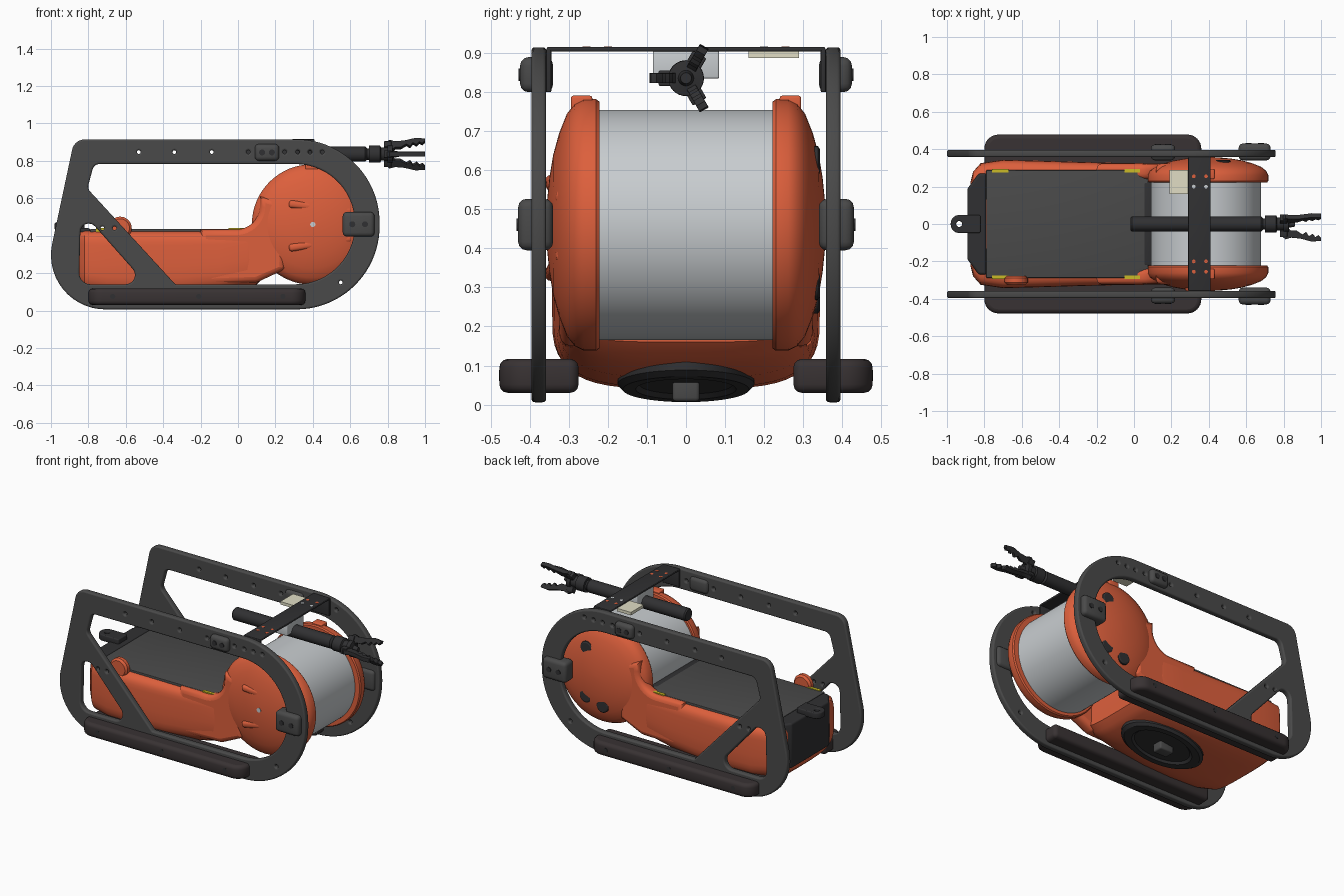
import bpy, bmesh, math
from math import pi, sin, cos, tan, radians
from mathutils import Matrix, Vector

if "Cube" in bpy.data.objects:
    bpy.data.objects.remove(bpy.data.objects["Cube"])

def material(name, r, g, b):
    m = bpy.data.materials.new(name)
    m.diffuse_color = (r, g, b, 1)
    m.use_nodes = True
    m.node_tree.nodes["Principled BSDF"].inputs["Base Color"].default_value = m.diffuse_color
    return m

ORANGE = material("orange", 0.72, 0.115, 0.045)
DARK = material("dark", 0.068, 0.068, 0.068)
BLACK = material("black", 0.03, 0.03, 0.032)
BROWN = material("rubber", 0.04, 0.032, 0.033)
SILVER = material("silver", 0.58, 0.61, 0.63)
BEIGE = material("beige", 0.75, 0.73, 0.56)
YELLOW = material("yellow", 0.6, 0.5, 0.02)
XZ = Matrix.Rotation(pi / 2, 4, 'X')      # drawing plane upright: (x, z)

def add(name, mesh, mat, matrix=Matrix()):
    ob = bpy.data.objects.new(name, mesh)
    bpy.context.collection.objects.link(ob)
    ob.matrix_world = matrix
    mesh.materials.clear()
    mesh.materials.append(mat)
    return ob

def fillet(corners, steps=8):
    """Polygon of (x, y, radius) corners turned into a rounded outline."""
    out, n = [], len(corners)
    for i, (x, y, r) in enumerate(corners):
        p = Vector((x, y))
        a = (Vector(corners[i - 1][:2]) - p).normalized()
        b = (Vector(corners[(i + 1) % n][:2]) - p).normalized()
        if r == 0:
            out.append(p)
            continue
        half = a.angle(b) / 2
        c = p + (a + b).normalized() * (r / sin(half))
        u = p + a * (r / tan(half)) - c
        v = p + b * (r / tan(half)) - c
        k = max(steps, int(r * 50))
        ang = u.angle_signed(v)
        for j in range(k + 1):
            t = -ang * j / k
            out.append(c + Vector((u.x * cos(t) - u.y * sin(t), u.x * sin(t) + u.y * cos(t))))
    return out

def circle(x, y, r, n=12):
    return [Vector((x + r * cos(2 * pi * i / n), y + r * sin(2 * pi * i / n))) for i in range(n)]

def plate(name, loops, thick, bevel, mat, matrix):
    """Filled outline with holes, given thickness and rounded edges."""
    cu = bpy.data.curves.new(name, 'CURVE')
    cu.dimensions, cu.fill_mode = '2D', 'BOTH'
    cu.extrude, cu.bevel_depth = thick / 2 - bevel, bevel
    cu.offset, cu.bevel_resolution = -bevel, 2
    for pts in loops:
        s = cu.splines.new('POLY')
        s.points.add(len(pts) - 1)
        for sp, p in zip(s.points, pts):
            sp.co = (p[0], p[1], 0, 1)
        s.use_cyclic_u = True
    tmp = bpy.data.objects.new(name + "_outline", cu)
    bpy.context.collection.objects.link(tmp)
    dg = bpy.context.evaluated_depsgraph_get()
    mesh = bpy.data.meshes.new_from_object(tmp.evaluated_get(dg))
    bpy.data.objects.remove(tmp)
    return add(name, mesh, mat, matrix)

def box(name, lo, hi, mat, bevel=0.0, seg=3):
    bm = bmesh.new()
    bmesh.ops.create_cube(bm, size=1)
    lo, hi = Vector(lo), Vector(hi)
    for v in bm.verts:
        v.co = Vector([(lo[i] + hi[i]) / 2 + v.co[i] * (hi[i] - lo[i]) for i in range(3)])
    if bevel:
        bmesh.ops.bevel(bm, geom=bm.edges[:], offset=bevel, segments=seg, profile=0.5, affect='EDGES')
    me = bpy.data.meshes.new(name)
    bm.to_mesh(me)
    return add(name, me, mat)

def lathe(name, profile, mat, axis, origin, n=64):
    """Revolve (distance along axis, radius) points; axis is 'X', 'Y' or 'Z'."""
    bm = bmesh.new()
    rings = [[bm.verts.new((r * cos(2 * pi * i / n), r * sin(2 * pi * i / n), h)) for i in range(n)]
             for h, r in profile]
    for a, b in zip(rings, rings[1:]):
        for i in range(n):
            bm.faces.new((a[i], a[(i + 1) % n], b[(i + 1) % n], b[i]))
    bm.faces.new(rings[0])
    bm.faces.new(rings[-1])
    bmesh.ops.recalc_face_normals(bm, faces=bm.faces[:])
    me = bpy.data.meshes.new(name)
    bm.to_mesh(me)
    rot = {'X': Matrix.Rotation(pi / 2, 4, 'Y'), 'Y': Matrix.Rotation(-pi / 2, 4, 'X'), 'Z': Matrix()}[axis]
    return add(name, me, mat, Matrix.Translation(origin) @ rot)

def rod(name, axis, origin, length, r, mat, n=24):
    return lathe(name, [(0, r), (length, r)], mat, axis, origin, n)

# Side frames: outer outline, two openings and bolt holes
outer = fillet([(-0.875, 0.915, 0.07), (0.757, 0.915, 0.445), (0.757, 0.006, 0.445), (-1.068, 0.006, 0.29)])
window = fillet([(-0.77, 0.783, 0.04), (0.625, 0.783, 0.318), (0.625, 0.14, 0.318),
                 (-0.335, 0.14, 0.015), (-0.805, 0.652, 0.04)])
rear_window = fillet([(-0.84, 0.535, 0.045), (-0.49, 0.14, 0.05), (-0.85, 0.14, 0.06)])
holes = [circle(x, 0.847, 0.010) for x in (-0.53, -0.34, -0.14, 0.055, 0.25, 0.32, 0.385, 0.45)]
holes += [circle(x, z, 0.010) for x, z in ((-0.725, 0.44), (-0.66, 0.44), (0.55, 0.15))]
for s, side in ((-1, "front"), (1, "back")):
    plate(side + "_frame", [outer, window, rear_window] + holes, 0.038, 0.009, DARK,
          Matrix.Translation((0, s * 0.377, 0)) @ XZ)

    # Rubber skid with bolts
    skid = fillet([(-0.8, s * 0.275, 0.025), (0.36, s * 0.275, 0.025), (0.36, s * 0.478, 0.075), (-0.8, s * 0.478, 0.075)])
    plate(side + "_skid", [skid], 0.087, 0.022, BROWN, Matrix.Translation((0, 0, 0.0735)))
    for x in (-0.67, -0.21, 0.24):
        rod(side + "_skid_bolt", 'Y', (x, s * 0.475 - 0.004, 0.075), 0.008, 0.014, BLACK)

    # Bumper pads
    for x0, x1, z0, z1, y1 in ((0.09, 0.22, 0.80, 0.89, 0.425), (0.56, 0.73, 0.395, 0.527, 0.43)):
        ya, yb = sorted((s * 0.34, s * y1))
        box(side + "_pad", (x0, ya, z0), (x1, yb, z1), DARK, 0.022)
        for t in (0.3, 0.7):
            rod(side + "_pad_bolt", 'Y', (x0 + t * (x1 - x0), s * y1 - 0.004, (z0 + z1) / 2), 0.008, 0.016, BLACK)

    # Domed drum housing
    dome = [(0.222, 0.29), (0.222, 0.316), (0.23, 0.322), (0.262, 0.322), (0.285, 0.310), (0.305, 0.285),
            (0.325, 0.235), (0.34, 0.18), (0.35, 0.12), (0.356, 0.06), (0.358, 0.01)]
    lathe(side + "_drum_housing", [(s * h, r) for h, r in dome], ORANGE, 'Y', (0.396, 0, 0.46))
    ya, yb = sorted((s * 0.24, s * 0.295))
    box(side + "_housing_tab", (0.36, ya, 0.75), (0.43, yb, 0.791), ORANGE, 0.006)

    # Neck sweeping from hull up to housing
    neck = fillet([(-0.2, 0.433, 0), (0.112, 0.433, 0.125), (0.118, 0.61, 0), (0.25, 0.58, 0.02),
                   (0.25, 0.22, 0.02), (0.10, 0.15, 0.05), (-0.2, 0.14, 0)])
    plate(side + "_neck", [neck], 0.085, 0.03, ORANGE, Matrix.Translation((0, s * 0.281, 0)) @ XZ)

    # Yellow deck latches
    for x in (-0.76, -0.05):
        box(side + "_deck_latch", (x, s * 0.285 - 0.01, 0.42), (x + 0.09, s * 0.285 + 0.01, 0.440), YELLOW)

    # Bent end of the cross bar
    ya, yb = sorted((s * 0.345, s * 0.358))
    box(side + "_bar_end", (0.29, ya, 0.80), (0.41, yb, 0.913), BLACK, 0.004)

# Rear lifting bump
lathe("rear_bump", [(0, 0.05), (0.012, 0.062), (0.035, 0.062), (0.047, 0.05)], ORANGE, 'Y', (-0.63, -0.325, 0.44), 24)

# Ridges on the front housing, round ports on the back one
for z, tilt in ((0.55, 7), (0.36, -9)):
    ridge = box("housing_ridge", (-0.17, -0.025, -0.02), (0.17, 0.025, 0.02), ORANGE, 0.015)
    ridge.matrix_world = Matrix.Translation((0.44, -0.322, z)) @ Matrix.Rotation(radians(tilt), 4, 'Y') @ Matrix.Rotation(radians(5), 4, 'Z')
for x, z in ((0.475, 0.62), (0.48, 0.31), (0.36, 0.275)):
    lathe("housing_port", [(0, 0.042), (0.045, 0.042), (0.05, 0.034)], BLACK, 'Y', (x, 0.293, z), 24)
rod("housing_axle", 'Y', (0.4, -0.361, 0.46), 0.02, 0.014, SILVER)

# Silver drum
lathe("drum", [(-0.225, 0.295), (0.225, 0.295)], SILVER, 'Y', (0.385, 0, 0.46), 96)

# Lofted hull: x, half width, bottom, top
sections = [(-0.875, 0.22, 0.16, 0.40), (-0.86, 0.28, 0.11, 0.425), (-0.82, 0.325, 0.075, 0.432), (-0.7, 0.343, 0.05, 0.434),
            (-0.5, 0.338, 0.04, 0.434), (-0.3, 0.332, 0.045, 0.434), (-0.1, 0.327, 0.07, 0.434),
            (0.05, 0.325, 0.105, 0.434), (0.085, 0.32, 0.125, 0.42), (0.12, 0.30, 0.16, 0.30)]
bm, N, rings = bmesh.new(), 48, []
for x, w, z0, z1 in sections:
    ring = []
    for i in range(N):
        c, d = cos(2 * pi * i / N), sin(2 * pi * i / N)
        e = 2 / 7 if d > 0 else 2 / 3.6
        ring.append(bm.verts.new((x, w * math.copysign(abs(c) ** e, c),
                                  (z0 + z1) / 2 + (z1 - z0) / 2 * math.copysign(abs(d) ** e, d))))
    rings.append(ring)
for a, b in zip(rings, rings[1:]):
    for i in range(N):
        bm.faces.new((a[i], a[(i + 1) % N], b[(i + 1) % N], b[i]))
bm.faces.new(rings[0])
bm.faces.new(rings[-1])
bmesh.ops.recalc_face_normals(bm, faces=bm.faces[:])
me = bpy.data.meshes.new("hull")
bm.to_mesh(me)
add("hull", me, ORANGE)

# Deck, drum guard, rear block and towing lug
box("deck", (-0.79, -0.288, 0.39), (0.075, 0.288, 0.436), DARK, 0.004)
box("drum_guard", (0.05, -0.225, 0.30), (0.10, 0.225, 0.437), BLACK, 0.01)
rear = fillet([(-0.89, -0.19, 0.02), (-0.89, 0.19, 0.02), (-0.83, 0.27, 0.02), (-0.79, 0.27, 0.01),
               (-0.79, -0.27, 0.01), (-0.83, -0.27, 0.02)])
plate("rear_block", [rear], 0.29, 0.012, BLACK, Matrix.Translation((0, 0, 0.295)))
lug = fillet([(-0.98, -0.048, 0.045), (-0.98, 0.048, 0.045), (-0.82, 0.048, 0.01), (-0.82, -0.048, 0.01)])
plate("towing_lug", [lug, circle(-0.935, 0, 0.016)], 0.04, 0.006, BLACK, Matrix.Translation((0, 0, 0.45)))

# Tilted oval bay under the belly
bay = lathe("belly_bay", [(0.05, 0.17), (0, 0.17), (-0.014, 0.157), (-0.014, 0.125), (-0.002, 0.115), (-0.002, 0.02)],
            BLACK, 'Z', (0, 0, 0), 48)
bay.matrix_world = Matrix.Translation((-0.21, 0, 0.053)) @ Matrix.Rotation(radians(-7.5), 4, 'Y') @ Matrix.Diagonal((1.6, 1.03, 1, 1))
box("belly_sensor", (-0.27, -0.035, 0.008), (-0.17, 0.035, 0.07), DARK, 0.01)

# Cross bar with bolts, beige plate and arm mount
box("cross_bar", (0.29, -0.356, 0.904), (0.41, 0.356, 0.916), BLACK, 0.004)
for y in (-0.255, -0.2, 0.2, 0.255):
    for x in (0.32, 0.385):
        rod("bar_bolt", 'Z', (x, y, 0.913), 0.004, 0.01, ORANGE if y != 0.2 else SILVER, 12)
box("beige_plate", (0.19, 0.16, 0.888), (0.29, 0.29, 0.907), BEIGE)
box("arm_mount", (0.29, -0.085, 0.835), (0.41, 0.085, 0.906), SILVER, 0.005)

# Arm tube, wrist and three-fingered claw
AZ = 0.836
lathe("arm_tube", [(-0.02, 0.034), (-0.012, 0.04), (0.68, 0.04), (0.69, 0.03), (0.70, 0.03), (0.70, 0.046),
                   (0.76, 0.046), (0.765, 0.035), (0.80, 0.035), (0.80, 0.045), (0.825, 0.045), (0.83, 0.02), (0.86, 0.014)],
      BLACK, 'X', (0, 0, AZ), 32)
finger = [(0.78, 0.02), (0.785, 0.06), (0.81, 0.082), (0.84, 0.073), (0.89, 0.078), (0.95, 0.094), (1.0, 0.09),
          (1.0, 0.075), (0.985, 0.06), (0.97, 0.07), (0.955, 0.052), (0.935, 0.065), (0.92, 0.042),
          (0.90, 0.056), (0.87, 0.035), (0.84, 0.035), (0.82, 0.02)]
for i, a in enumerate((30, 150, 270)):
    turn = Matrix.Translation((0, 0, AZ)) @ Matrix.Rotation(radians(-a), 4, 'X')
    plate("claw_finger", [finger], 0.026, 0.002, BLACK, turn @ XZ)
    k = box("claw_knuckle", (0.78, -0.02, 0.035), (0.82, 0.02, 0.07), BLACK, 0.004)
    k.matrix_world = turn

# Smooth curved surfaces, keep edges crisp
for ob in bpy.context.scene.objects:
    ob.select_set(True)
    bpy.context.view_layer.objects.active = ob
bpy.ops.object.shade_smooth_by_angle(angle=radians(32))
